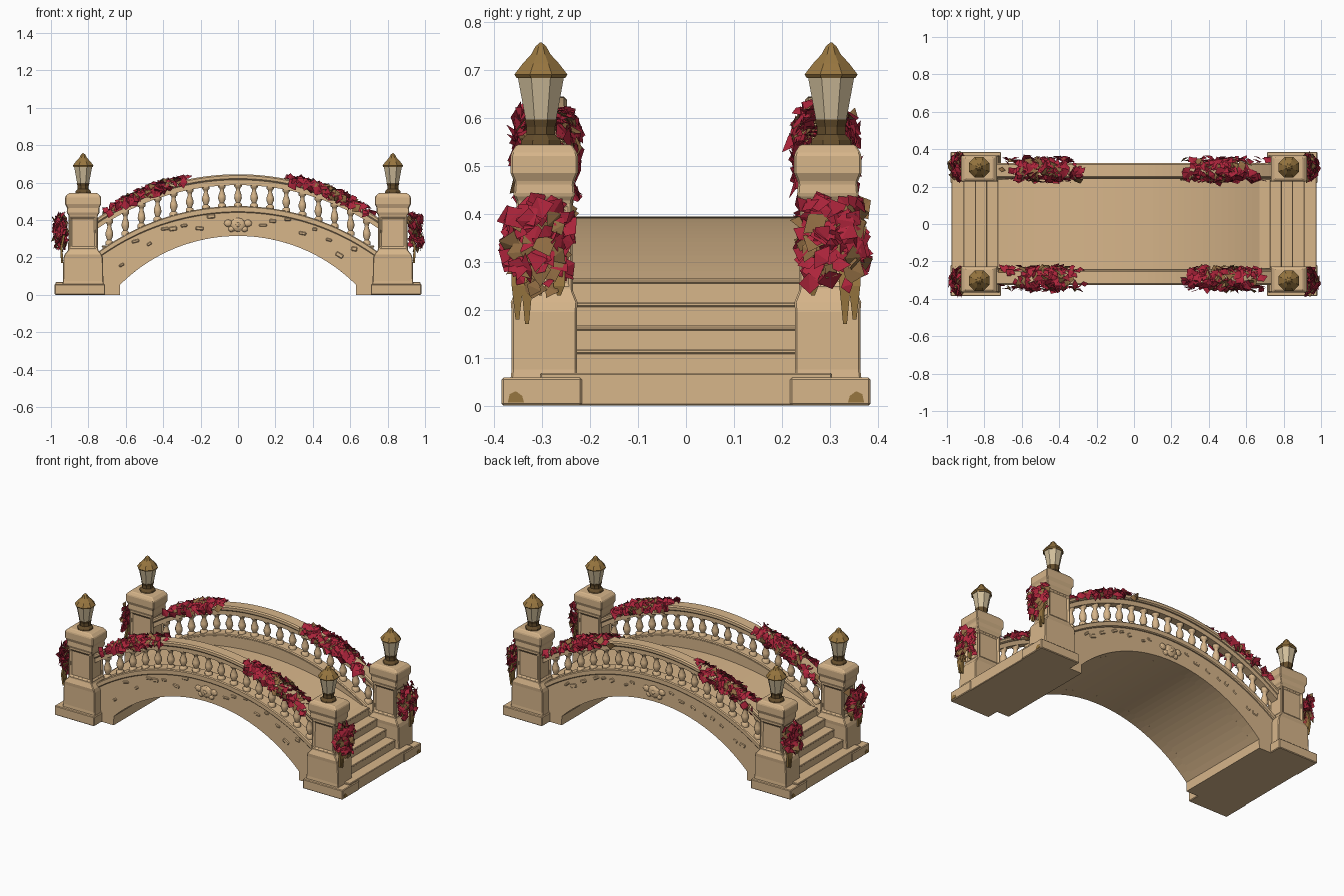
import bpy, bmesh, math, random
from mathutils import Vector, Matrix

random.seed(4)
cube = bpy.data.objects.get("Cube")
if cube:
    bpy.data.objects.remove(cube, do_unlink=True)


def material(name, rgb):
    m = bpy.data.materials.new(name)
    m.use_nodes = True
    m.diffuse_color = (*rgb, 1)
    m.node_tree.nodes["Principled BSDF"].inputs["Base Color"].default_value = (*rgb, 1)
    return m


STONE = material("sandstone", (0.68, 0.465, 0.255))
ROOF = material("bronze_roof", (0.31, 0.18, 0.05))
DARK = material("dark_bronze", (0.13, 0.075, 0.025))
GLASS = material("lantern_glass", (0.64, 0.52, 0.33))
RED = material("crimson_petals", (0.42, 0.018, 0.044))
LEAF = material("brown_leaves", (0.28, 0.15, 0.055))


def finish(name, bm, mats, bevel=0, smooth=False):
    bmesh.ops.recalc_face_normals(bm, faces=bm.faces)
    mesh = bpy.data.meshes.new(name)
    bm.to_mesh(mesh)
    bm.free()
    ob = bpy.data.objects.new(name, mesh)
    bpy.context.collection.objects.link(ob)
    for m in mats:
        mesh.materials.append(m)
    if bevel:
        mod = ob.modifiers.new("worn_edges", "BEVEL")
        mod.width, mod.segments = bevel, 1
    if smooth:
        bpy.context.view_layer.objects.active = ob
        ob.select_set(True)
        bpy.ops.object.shade_smooth_by_angle(angle=math.radians(50))
        ob.select_set(False)
    return ob


def add_box(bm, lo, hi):
    lo, hi = Vector(lo), Vector(hi)
    size = hi - lo
    mat = Matrix.Translation((lo + hi) / 2) @ Matrix.Diagonal((*[abs(s) for s in size], 1))
    bmesh.ops.create_cube(bm, size=1, matrix=mat)


def loft(bm, rings, index=0):
    """Join rings of points into a capped tube."""
    loops = [[bm.verts.new(p) for p in r] for r in rings]
    faces = []
    n = len(loops[0])
    for a, b in zip(loops, loops[1:]):
        faces += [bm.faces.new((a[i], a[(i + 1) % n], b[(i + 1) % n], b[i])) for i in range(n)]
    faces += [bm.faces.new(loops[0][::-1]), bm.faces.new(loops[-1])]
    for f in faces:
        f.material_index = index
    return faces


def lathe(bm, x, y, profile, index=0):
    rings = [[(x + r * math.cos(t), y + r * math.sin(t), z)
              for t in [math.tau * (i + 0.5) / 8 for i in range(8)]] for r, z in profile]
    return loft(bm, rings, index)


def arc(top, half, drop):
    r = (half * half + drop * drop) / (2 * drop)
    return lambda x: top - r + math.sqrt(max(r * r - x * x, 0))


vault = arc(0.315, 0.63, 0.26)
deck = arc(0.395, 0.67, 0.13)
ledge = arc(0.475, 0.72, 0.225)
rail = arc(0.645, 0.74, 0.225)


def under(x):
    return vault(x) if abs(x) < 0.6301 else 0.0


def band(name, lo, hi, end, y0, y1, bevel=0.0):
    """Curved strip of stone between two height functions."""
    bm = bmesh.new()
    xs = [end * i / 20 for i in range(-20, 21)]
    if lo is under:
        xs = sorted([x for x in xs if abs(abs(x) - 0.63) > 0.01] + [-0.631, -0.63, 0.63, 0.631])
    loft(bm, [[(x, y0, lo(x)), (x, y1, lo(x)), (x, y1, hi(x)), (x, y0, hi(x))] for x in xs])
    return finish(name, bm, [STONE], bevel)


# Deck and stairs
band("deck", under, deck, 0.67, -0.25, 0.25)
for sx, side in ((1, "left"), (-1, "right")):
    bm = bmesh.new()
    add_box(bm, (sx * 0.632, -0.305, 0), (sx * 0.975, 0.305, 0.068))
    for i in range(4):
        edge, top = 0.912 - 0.061 * i, 0.118 + 0.049 * i
        add_box(bm, (sx * 0.64, -0.24, 0.03), (sx * (edge - 0.004), 0.24, top - 0.005))
        add_box(bm, (sx * 0.65, -0.24, top - 0.01), (sx * edge, 0.24, top))
    finish("stairs_" + side, bm, [STONE], 0.003)

# Side walls, mouldings, rails and balusters
for sy, side in ((-1, "front"), (1, "back")):
    band("wall_" + side, under, lambda x: ledge(x) - 0.01, 0.74, sy * 0.24, sy * 0.308)
    band("ledge_" + side, lambda x: ledge(x) - 0.035, ledge, 0.76, sy * 0.243, sy * 0.32, 0.005)
    band("handrail_" + side, lambda x: rail(x) - 0.03, rail, 0.76, sy * 0.248, sy * 0.325, 0.007)
    band("rail_underside_" + side, lambda x: rail(x) - 0.058, lambda x: rail(x) - 0.025, 0.76,
         sy * 0.262, sy * 0.31)

    bm = bmesh.new()
    shape = [(.023, 0), (.023, .13), (.012, .2), (.022, .38), (.021, .5),
             (.011, .72), (.014, .82), (.022, .87), (.022, 1)]
    for i in range(-8, 9):
        x = i * 0.086
        z0, z1 = ledge(x) - 0.006, rail(x) - 0.05
        lathe(bm, x, sy * 0.285, [(r, z0 + t * (z1 - z0)) for r, t in shape])
    finish("balusters_" + side, bm, [STONE], smooth=True)

    # Raised rough stones on the wall face
    bm = bmesh.new()
    for i in range(-9, 10):
        x = i * 0.068 + random.uniform(-0.02, 0.02)
        if abs(x) < 0.1:
            continue
        z = vault(x) + (ledge(x) - vault(x)) * random.uniform(0.35, 0.75)
        tilt = Matrix.Rotation(math.atan(x / 1.2) + random.uniform(-.3, .3), 4, "Y")
        size = Matrix.Diagonal((random.uniform(.025, .045), .014, random.uniform(.014, .024), 1))
        bmesh.ops.create_cube(bm, size=1, matrix=Matrix.Translation((x, sy * 0.305, z)) @ tilt @ size)
    finish("rough_stones_" + side, bm, [STONE], 0.004)

    # Carved keystone rosette
    bm = bmesh.new()
    for x, z, r, d in ((0, .375, .042, .015), (-.053, .383, .022, .012), (.053, .383, .022, .012),
                       (-.035, .352, .018, .012), (.035, .352, .018, .012), (0, .375, .02, .019)):
        mat = Matrix.Translation((x, sy * 0.308, z)) @ Matrix.Diagonal((r, d, r * 0.9, 1))
        bmesh.ops.create_icosphere(bm, subdivisions=2, radius=1, matrix=mat)
    finish("keystone_rosette_" + side, bm, [STONE])


def flowers(name, count, place, size):
    """Clump of gently folded petals and leaves at points given by place()."""
    bm = bmesh.new()
    for _ in range(count):
        p, n = place()
        n = (n.normalized() + Vector([random.uniform(-.6, .6) for _ in range(3)])).normalized()
        u = n.orthogonal().normalized()
        u.rotate(Matrix.Rotation(random.uniform(0, math.tau), 3, n))
        v = n.cross(u)
        s = size * random.uniform(0.6, 1.2)
        w = s * random.uniform(0.6, 0.95)
        pts = [p - u * s - n * s * .1, p - v * w + n * s * .1, p + u * s - n * s * .2, p + v * w]
        vs = [bm.verts.new((max(-1, min(1, q.x)), q.y, q.z)) for q in pts]
        index = 1 if random.random() < 0.2 else 0
        for tri in ((0, 1, 3), (1, 2, 3)):
            bm.faces.new([vs[k] for k in tri]).material_index = index
    finish(name, bm, [RED, LEAF])


for sx in (-1, 1):
    for sy in (-1, 1):
        tag = ("left" if sx > 0 else "right") + ("_front" if sy < 0 else "_back")
        cx, cy = sx * 0.828, sy * 0.296

        # Corner pillar with sunken panels
        bm = bmesh.new()
        add_box(bm, (sx * 0.71, sy * 0.217, 0), (sx * 0.98, sy * 0.385, 0.058))
        sections = [(.05, .112, .071), (.075, .108, .068), (.195, .106, .068), (.215, .1, .07),
                    (.24, .08, .06), (.425, .078, .058), (.44, .088, .064), (.465, .086, .062),
                    (.485, .096, .07), (.525, .096, .07), (.545, .075, .058)]
        faces = loft(bm, [[(cx - a, cy - b, z), (cx + a, cy - b, z), (cx + a, cy + b, z),
                           (cx - a, cy + b, z)] for z, a, b in sections])
        shaft = faces[16:20]
        bmesh.ops.recalc_face_normals(bm, faces=bm.faces)
        bmesh.ops.inset_individual(bm, faces=shaft, thickness=0.018)
        bmesh.ops.inset_individual(bm, faces=shaft, thickness=0.004, depth=-0.008)
        finish("pillar_" + tag, bm, [STONE], 0.004)

        # Moss patch on the outer corner of the plinth
        bm = bmesh.new()
        outline = [(.338, .006), (.372, .006), (.368, .024), (.355, .03), (.342, .02)]
        loft(bm, [[(sx * x, sy * y, z) for y, z in outline] for x in (.978, .982)])
        finish("moss_" + tag, bm, [ROOF])

        # Lantern
        ly = sy * 0.303
        bm = bmesh.new()
        lathe(bm, cx, ly, [(.046, .542), (.044, .554), (.032, .566), (.032, .582), (.037, .597)], 1)
        lathe(bm, cx, ly, [(.034, .594), (.053, .69)], 2)
        lathe(bm, cx, ly, [(.055, .684), (.06, .691), (.041, .714), (.022, .733), (.012, .75),
                           (.002, .758)])
        finish("lantern_" + tag, bm, [ROOF, DARK, GLASS])

        # Blossom over the handrail
        def on_rail():
            x = random.triangular(0.25, 0.72, 0.46)
            a = random.uniform(-1.8, 1.8)
            puff = random.uniform(0.9, 1.25)
            p = Vector((sx * x, sy * (0.29 + 0.053 * puff * math.sin(a)),
                        rail(x) - 0.018 + 0.034 * puff * math.cos(a)))
            return p, Vector((0, sy * math.sin(a), math.cos(a)))
        flowers("rail_blossom_" + tag, 190, on_rail, 0.031)

        # Blossom hanging down the outer pillar face
        def on_pillar():
            z = random.triangular(0.235, 0.435, 0.36)
            y = random.uniform(-1, 1) * (0.064 if z > 0.28 else 0.05)
            bulge = 0.075 * (1 - (y / 0.1) ** 2) * random.uniform(0.15, 1)
            p = Vector((sx * (0.913 + bulge), sy * 0.306 + y, z))
            return p, Vector((sx, y * 8, 0.2))
        flowers("pillar_blossom_" + tag, 135, on_pillar, 0.029)

        # Trailing vine strands below the blossom
        bm = bmesh.new()
        for y, z in ((0.332, 0.17), (0.352, 0.18), (0.265, 0.23)):
            loft(bm, [[(sx * (x + .006 * a), sy * y + w * b, h)
                       for a, b in ((-1, -1), (1, -1), (1, 1), (-1, 1))]
                      for x, w, h in ((.93, .013, .32), (.945, .012, .25), (.94, .004, z))])
        finish("vine_" + tag, bm, [ROOF])
